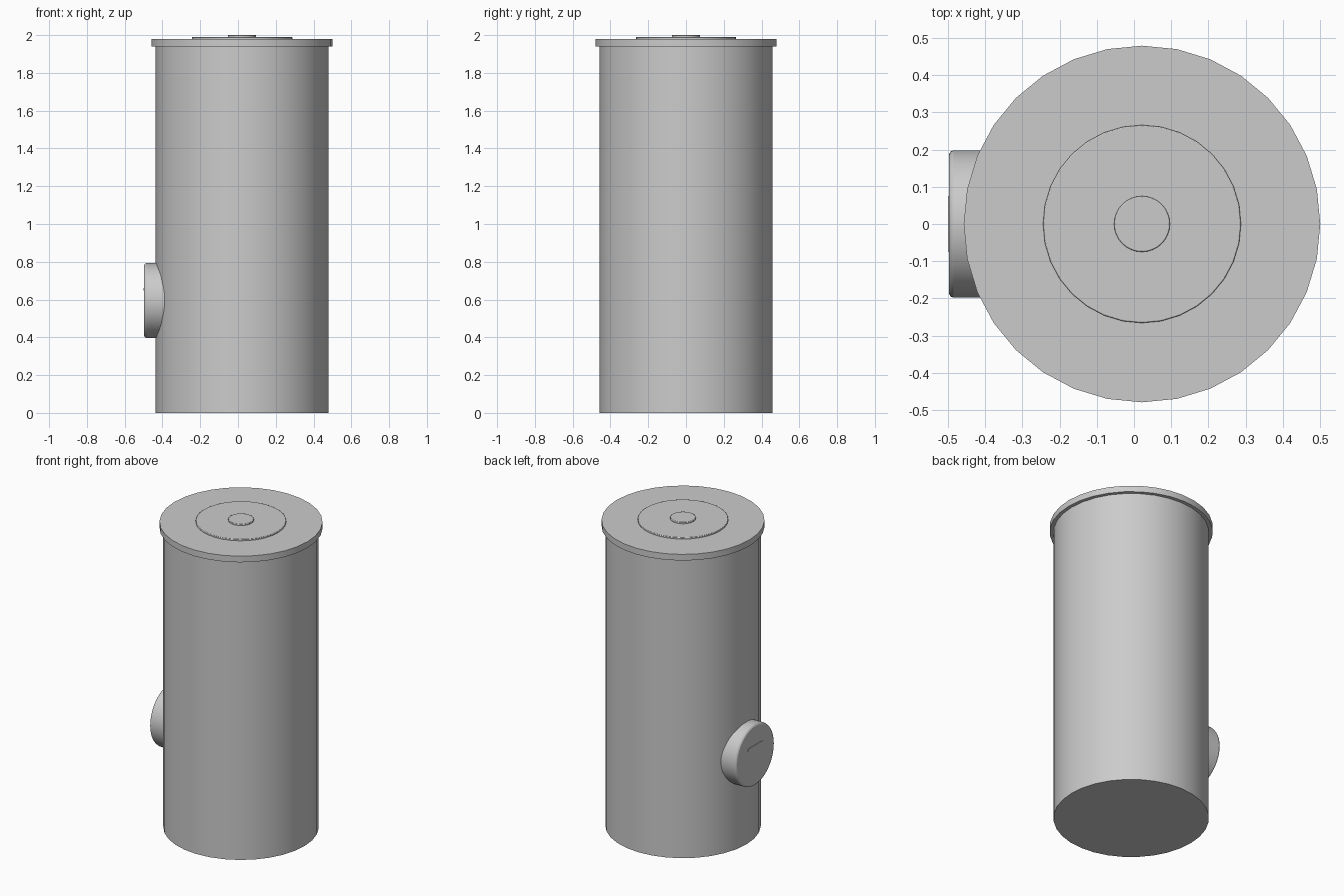
import bpy
from math import radians

cube = bpy.data.objects.get("Cube")
if cube:
    bpy.data.objects.remove(cube, do_unlink=True)

CENTRE_X = 0.0215

grey = bpy.data.materials.new("plain_grey")
grey.use_nodes = True
colour = (0.6, 0.6, 0.6, 1)
grey.diffuse_color = colour
grey.node_tree.nodes["Principled BSDF"].inputs["Base Color"].default_value = colour


def finish(obj, name, bevel=0):
    obj.name = name
    obj.data.materials.append(grey)
    if bevel:
        mod = obj.modifiers.new("edge", "BEVEL")
        mod.width, mod.segments = bevel, 2
        mod.limit_method, mod.angle_limit = "ANGLE", radians(40)
    bpy.ops.object.shade_smooth_by_angle(angle=radians(30))


def upright_disc(name, radius, bottom, top, bevel=0):
    bpy.ops.mesh.primitive_cylinder_add(
        vertices=32, radius=radius, depth=top - bottom,
        location=(CENTRE_X, 0, (bottom + top) / 2))
    finish(bpy.context.object, name, bevel)


# Main drum with its stepped lid
upright_disc("body", 0.457, 0, 1.95)
upright_disc("lid", 0.479, 1.94, 1.98)
upright_disc("lid_raised_disc", 0.266, 1.975, 1.99, 0.003)
upright_disc("lid_knob", 0.075, 1.985, 2.0, 0.003)

# Round port on the right side, running into the drum
bpy.ops.mesh.primitive_cylinder_add(
    vertices=64, radius=0.198, depth=0.197,
    location=(-0.3985, 0, 0.595), rotation=(0, radians(90), 0))
finish(bpy.context.object, "side_port", 0.012)

# Slim plain plate on the port face
bpy.ops.mesh.primitive_cube_add(size=1, location=(-0.4975, 0, 0.655))
plate = bpy.context.object
plate.scale = (0.005, 0.15, 0.014)
finish(plate, "port_plate")
